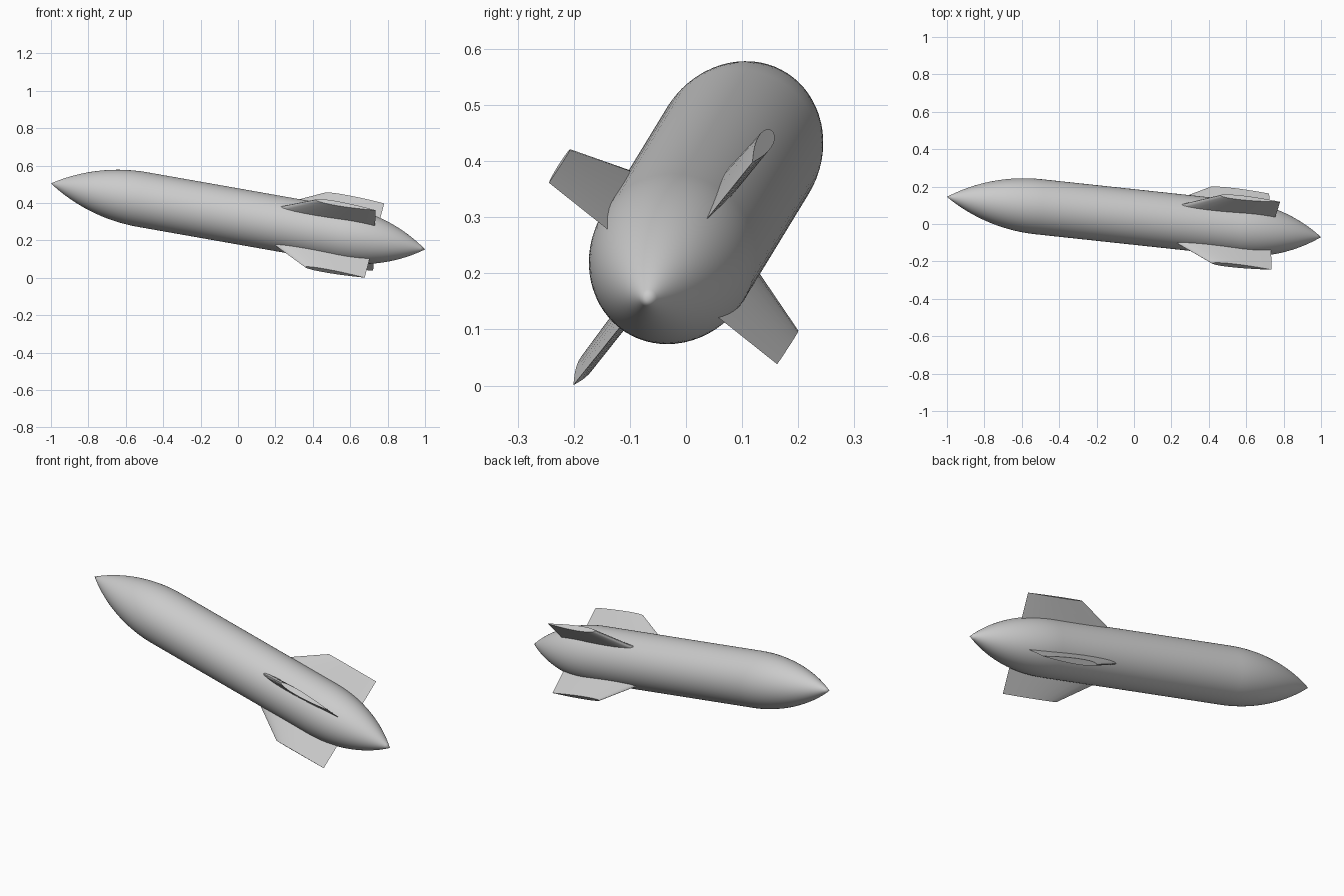
import bpy, bmesh, math
from mathutils import Vector, Matrix

cube = bpy.data.objects.get("Cube")
if cube:
    bpy.data.objects.remove(cube)

grey = bpy.data.materials.new("plain_grey")
grey.diffuse_color = (0.6, 0.6, 0.6, 1)
grey.use_nodes = True
grey.node_tree.nodes["Principled BSDF"].inputs["Base Color"].default_value = (0.6, 0.6, 0.6, 1)

# Tilted body frame: local z runs from nose to tail, local x is the first fin
nose, tail = Vector((-1, 0.145, 0.505)), Vector((1, -0.07, 0.152))
length = (tail - nose).length
axis = (tail - nose).normalized()
fin_dir = Vector((0.026, -0.78, 0.62))
fin_dir = (fin_dir - axis * fin_dir.dot(axis)).normalized()
side_dir = axis.cross(fin_dir)
frame = Matrix((fin_dir, side_dir, axis)).transposed().to_4x4()
frame.translation = nose

RADIUS, NOSE_LEN, TAIL_LEN = 0.148, 0.5, 0.46


def add_object(name, bm, matrix, angle):
    bmesh.ops.recalc_face_normals(bm, faces=bm.faces)
    mesh = bpy.data.meshes.new(name)
    bm.to_mesh(mesh)
    bm.free()
    mesh.materials.append(grey)
    obj = bpy.data.objects.new(name, mesh)
    obj.matrix_world = matrix
    bpy.context.collection.objects.link(obj)
    bpy.ops.object.select_all(action='DESELECT')
    obj.select_set(True)
    bpy.context.view_layer.objects.active = obj
    bpy.ops.object.shade_smooth_by_angle(angle=math.radians(angle))


def ogive(d, cone_len):
    """Radius of a tangent ogive at distance d from its base."""
    rho = (RADIUS ** 2 + cone_len ** 2) / (2 * RADIUS)
    return max(0, math.sqrt(rho ** 2 - d ** 2) - rho + RADIUS)


# Body: two pointed ogives joined by a cylinder, spun round the axis
STEPS = 20
profile = [(ogive(NOSE_LEN * (1 - i / STEPS), NOSE_LEN), NOSE_LEN * i / STEPS)
           for i in range(STEPS + 1)]
profile += [(ogive(TAIL_LEN * i / STEPS, TAIL_LEN), length - TAIL_LEN * (1 - i / STEPS))
            for i in range(STEPS + 1)]
bm = bmesh.new()
verts = [bm.verts.new((r, 0, z)) for r, z in profile]
edges = [bm.edges.new(pair) for pair in zip(verts, verts[1:])]
bmesh.ops.spin(bm, geom=verts + edges, cent=(0, 0, 0), axis=(0, 0, 1),
               angle=math.tau, steps=64, use_duplicate=False)
bmesh.ops.remove_doubles(bm, verts=bm.verts, dist=0.0001)
add_object("body", bm, frame, 40)


# Fins: teardrop section with round leading edge and sharp trailing edge
def section(bm, r, lead, trail, thick, count=12):
    chord = trail - lead
    ring = []
    for i in range(2 * count):
        a = math.pi * i / count
        u = (1 + math.cos(a)) / 2
        half = thick * 1.3 * math.sqrt(u) * (1 - u)
        ring.append(bm.verts.new((r, half * (1 if i < count else -1), lead + u * chord)))
    return ring


for i, name in enumerate(("upper_front", "lower_front", "lower_back", "upper_back")):
    bm = bmesh.new()
    root = section(bm, 0.09, 1.155, 1.766, 0.036)
    tip = section(bm, 0.26, 1.44, 1.766, 0.03)
    for j in range(len(root)):
        k = (j + 1) % len(root)
        bm.faces.new((root[j], root[k], tip[k], tip[j]))
    bm.faces.new(root)
    bm.faces.new(tip)
    add_object(name + "_fin", bm, frame @ Matrix.Rotation(i * math.pi / 2, 4, 'Z'), 35)
